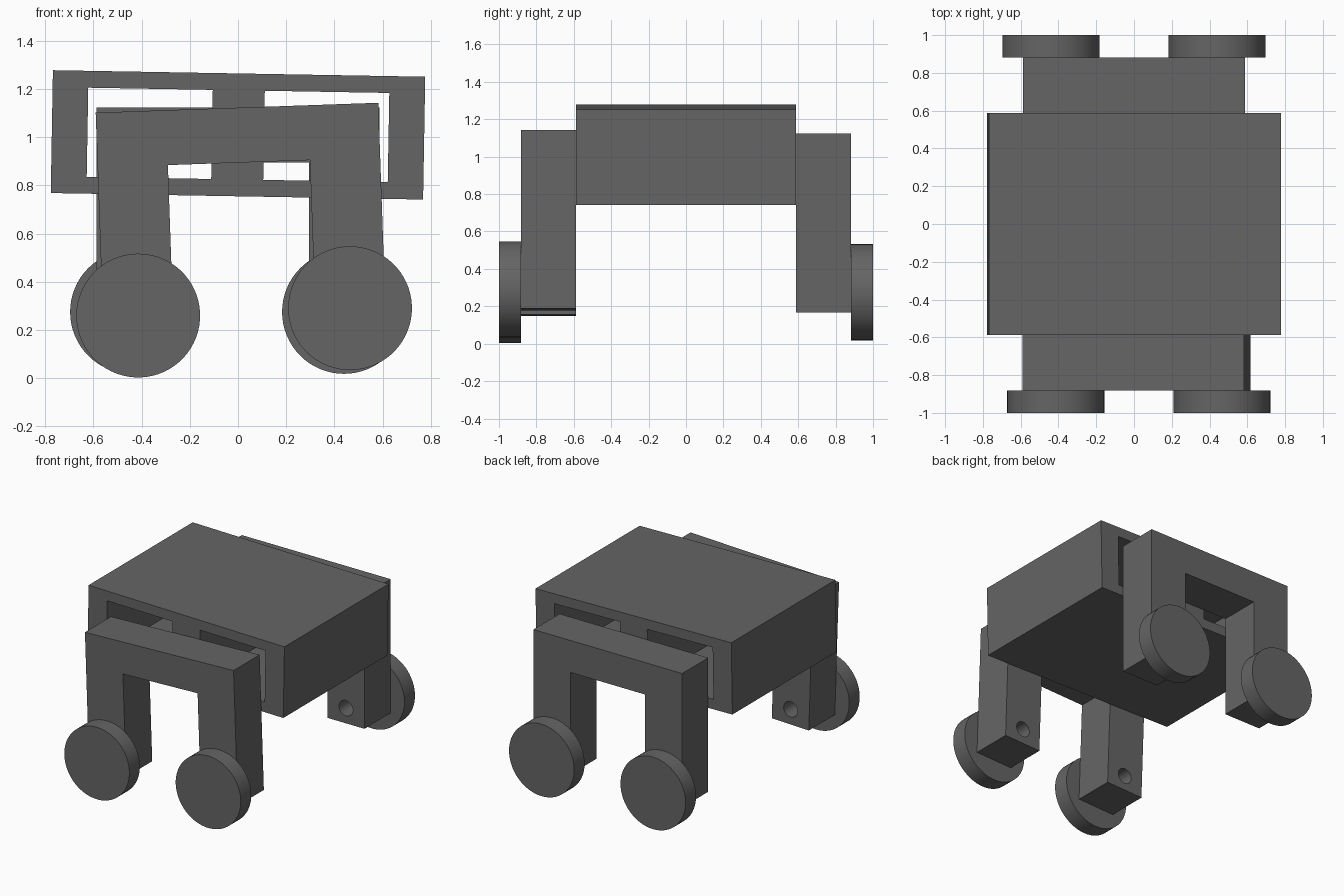
import bpy, bmesh
from math import sin, cos, pi, radians

if "Cube" in bpy.data.objects:
    bpy.data.objects.remove(bpy.data.objects["Cube"], do_unlink=True)

grey = bpy.data.materials.new("dark grey")
grey.use_nodes = True
colour = (0.13, 0.13, 0.13, 1)
grey.diffuse_color = colour
grey.node_tree.nodes["Principled BSDF"].inputs["Base Color"].default_value = colour


def rect(x0, x1, z0, z1):
    return [(x0, z0), (x1, z0), (x1, z1), (x0, z1)]


def circle(x, z, r, n=64):
    return [(x + r * cos(2 * pi * i / n), z + r * sin(2 * pi * i / n)) for i in range(n)]


def extrude(name, loops, centre, depth, tilt):
    """Extrude an x-z profile (first loop outside, others holes) along y."""
    curve = bpy.data.curves.new(name, 'CURVE')
    curve.dimensions = '2D'
    curve.fill_mode = 'BOTH'
    curve.extrude = depth / 2
    for loop in loops:
        spline = curve.splines.new('POLY')
        spline.points.add(len(loop) - 1)
        for point, (x, z) in zip(spline.points, loop):
            point.co = (x, z, 0, 1)
        spline.use_cyclic_u = True
    obj = bpy.data.objects.new(name, curve)
    bpy.context.collection.objects.link(obj)
    obj.location = centre
    obj.rotation_euler = (pi / 2, radians(tilt), 0)
    bpy.ops.object.select_all(action='DESELECT')
    obj.select_set(True)
    bpy.context.view_layer.objects.active = obj
    bpy.ops.object.convert(target='MESH')
    obj = bpy.context.object
    bm = bmesh.new()
    bm.from_mesh(obj.data)
    bmesh.ops.remove_doubles(bm, verts=bm.verts, dist=0.0005)
    bmesh.ops.recalc_face_normals(bm, faces=bm.faces)
    bm.to_mesh(obj.data)
    bm.free()
    obj.data.materials.clear()
    obj.data.materials.append(grey)
    bpy.ops.object.shade_smooth_by_angle(angle=radians(30))


# Chassis: a slightly tilted box with two tunnels either side of a central web
extrude("chassis",
        [rect(-0.773, 0.773, -0.255, 0.255),
         rect(-0.625, -0.108, -0.185, 0.185),
         rect(0.108, 0.625, -0.185, 0.185)],
        (0, 0, 1.01), 1.174, 1)

# Leg frames: arches with an axle hole in each foot, and a wheel on each leg
W, H, INNER, BAR = 0.587, 0.478, 0.295, 0.25
arch = [(-W, -H), (-INNER, -H), (-INNER, BAR), (INNER, BAR),
        (INNER, -H), (W, -H), (W, H), (-W, H)]
AXLE_X, AXLE_Z = 0.44, -0.37
for end, side, x, tilt in (("front", -1, 0.0125, -2), ("back", 1, 0, 0)):
    z = 0.645
    holes = [circle(s * AXLE_X, AXLE_Z, 0.055, 32) for s in (-1, 1)]
    extrude(end + "_leg_frame", [arch] + holes, (x, side * 0.735, z), 0.294, tilt)
    for label, s in (("right", -1), ("left", 1)):
        extrude(f"{end}_{label}_wheel", [circle(s * AXLE_X, AXLE_Z, 0.257)],
                (x, side * 0.941, z), 0.118, tilt)
